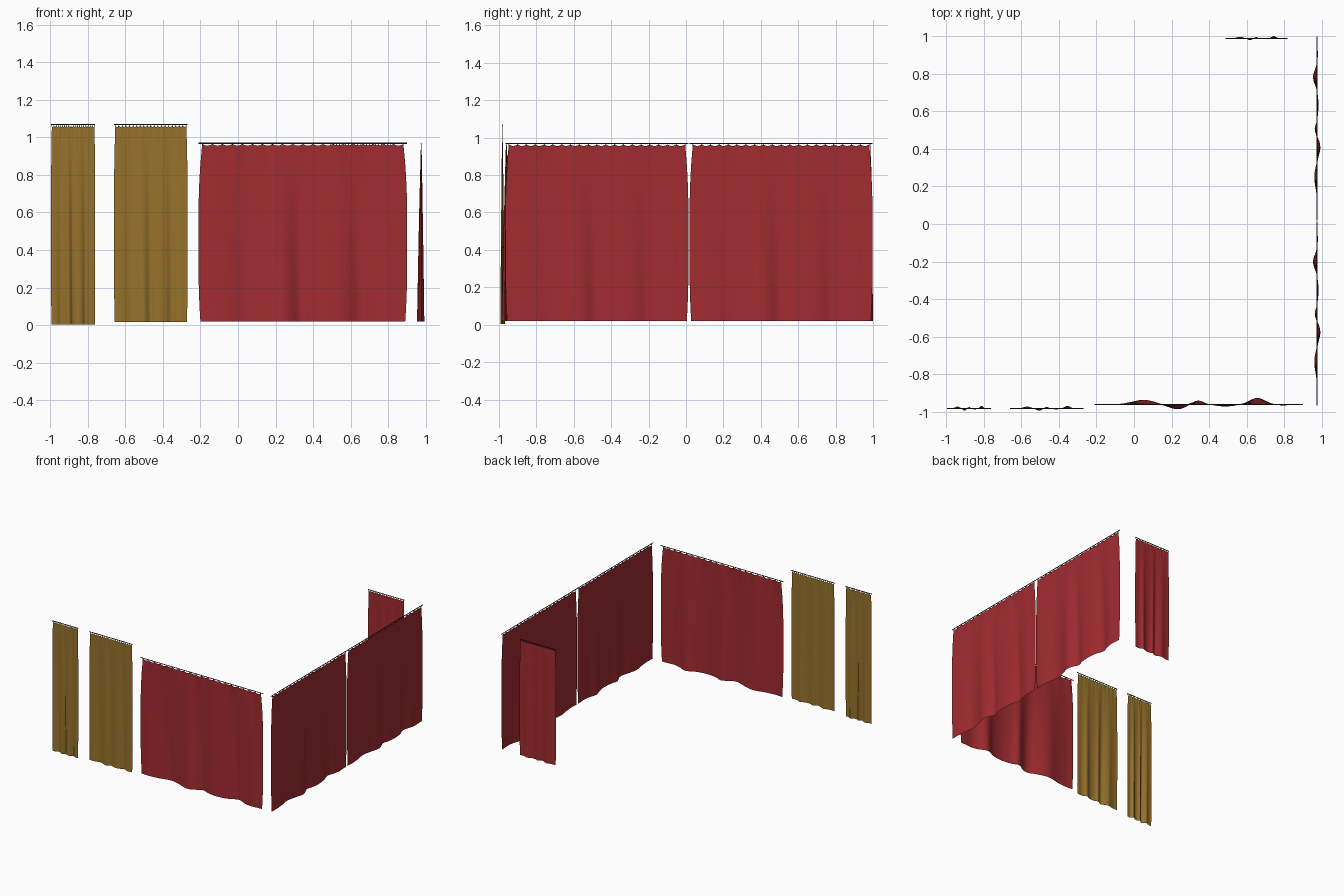
import bpy, bmesh, math
from mathutils import Matrix

if "Cube" in bpy.data.objects:
    bpy.data.objects.remove(bpy.data.objects["Cube"])


def material(name, color):
    m = bpy.data.materials.new(name)
    m.diffuse_color = color
    m.use_nodes = True
    m.node_tree.nodes["Principled BSDF"].inputs["Base Color"].default_value = m.diffuse_color
    return m


RED = material("red_cloth", (0.36, 0.025, 0.03, 1))
GOLD = material("gold_cloth", (0.31, 0.17, 0.025, 1))
METAL = material("dark_metal", (0.04, 0.03, 0.025, 1))

HOOKS = 20
# folds: position across, depth, half width
FOLDS = [(0.05, -0.004, 0.04), (0.22, 0.024, 0.075), (0.385, -0.026, 0.06),
         (0.485, 0.022, 0.04), (0.62, -0.011, 0.07), (0.775, 0.034, 0.055),
         (0.90, -0.006, 0.04)]


def cloth_point(u, v, w, h, depth):
    """u runs across, v runs from the hem (0) to the rod (1)."""
    t = 1 - v
    drop = t ** 0.75
    slant = 0.025 * (t - 0.6)
    y = sum(a * math.exp(-((u - p - slant) / s) ** 2) for p, a, s in FOLDS)
    y = y * drop + 0.0025 * math.sin(u * math.tau * HOOKS / 2) * math.exp(-t * 9)
    # sides bulge softly between the rod and the hem
    inset = 0.018 * max(0, 1 - t / 0.4) ** 2 + 0.009 * max(0, 1 - v / 0.3) ** 2
    x = inset + u * (1 - 2 * inset)
    # top edge sags between the hooks
    sag = 0.004 + 0.009 * abs(math.sin(u * math.pi * HOOKS))
    z = v - sag * max(0, 1 - t / 0.08)
    return x * w, y * depth, z * h


def finish(bm, name, mat, place):
    me = bpy.data.meshes.new(name)
    bm.to_mesh(me)
    bm.free()
    me.materials.append(mat)
    for p in me.polygons:
        p.use_smooth = True
    ob = bpy.data.objects.new(name, me)
    ob.matrix_world = place
    bpy.context.collection.objects.link(ob)


def curtain(name, mat, start, w, h, depth, turn=0):
    place = Matrix.Translation(start) @ Matrix.Rotation(turn, 4, 'Z')
    # hanging cloth
    bm = bmesh.new()
    nu, nv = HOOKS * 6, 36
    rows = [[bm.verts.new(cloth_point(i / nu, (j / nv) if j < nv else 1, w, h, depth))
             for i in range(nu + 1)] for j in range(nv + 1)]
    for a, b in zip(rows, rows[1:]):
        for i in range(nu):
            bm.faces.new((a[i], a[i + 1], b[i + 1], b[i]))
    finish(bm, name + "_cloth", mat, place)
    # rod with small hooks
    bm = bmesh.new()
    bmesh.ops.create_cone(bm, cap_ends=True, segments=8, radius1=0.003, radius2=0.003,
                          depth=w, matrix=Matrix.Translation((w / 2, 0, h))
                          @ Matrix.Rotation(math.pi / 2, 4, 'Y'))
    for k in range(HOOKS + 1):
        x = (0.018 + k / HOOKS * 0.964) * w
        bmesh.ops.create_cone(bm, cap_ends=True, segments=6, radius1=0.0015, radius2=0.0015,
                              depth=0.009, matrix=Matrix.Translation((x, 0, h - 0.005)))
    finish(bm, name + "_rod", METAL, place)


curtain("narrow_gold_curtain", GOLD, (-0.995, -0.982, 0.004), 0.235, 1.064, 0.42)
curtain("gold_curtain", GOLD, (-0.66, -0.982, 0.018), 0.392, 1.05, 0.42)
curtain("front_red_curtain", RED, (-0.21, -0.96, 0.02), 1.11, 0.948, 1.0)
curtain("side_red_curtain_near", RED, (0.975, -0.965, 0.02), 0.978, 0.948, 0.65, math.pi / 2)
curtain("side_red_curtain_far", RED, (0.975, 0.019, 0.02), 0.978, 0.948, 0.65, math.pi / 2)
curtain("back_red_curtain", RED, (0.487, 0.988, 0.02), 0.33, 0.948, 0.35)
